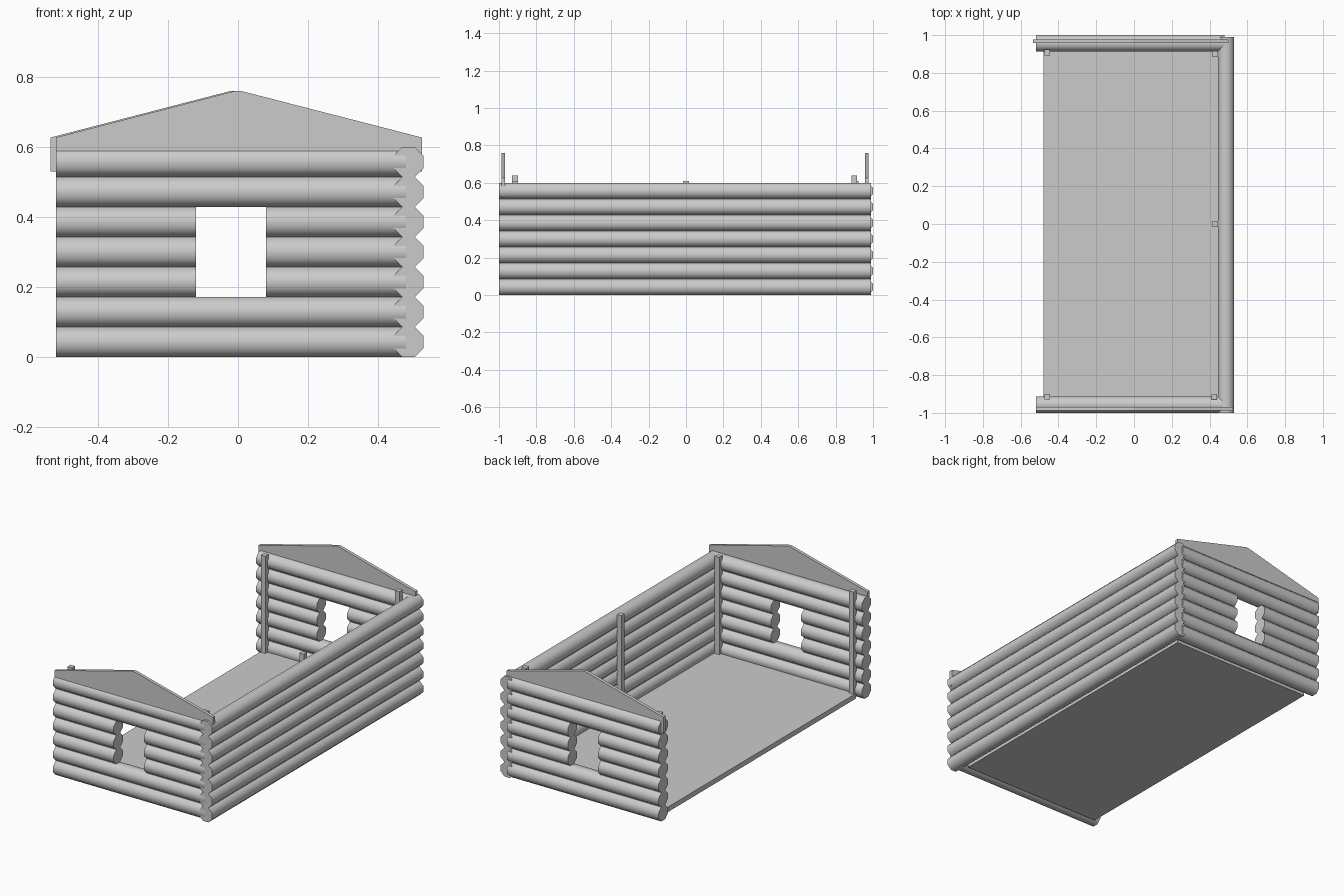
import bpy, bmesh, math
from mathutils import Matrix, Vector

cube = bpy.data.objects.get("Cube")
if cube:
    bpy.data.objects.remove(cube, do_unlink=True)

grey = bpy.data.materials.new("plain grey")
grey.use_nodes = True
colour = (0.6, 0.6, 0.6, 1)
grey.diffuse_color = colour
grey.node_tree.nodes["Principled BSDF"].inputs["Base Color"].default_value = colour

LOGS = 7
PITCH = 0.6 / LOGS
HALF = PITCH / 2
RADIUS = HALF / math.cos(math.pi / 8)


def finish(name, bm, smooth=False):
    bmesh.ops.recalc_face_normals(bm, faces=bm.faces)
    mesh = bpy.data.meshes.new(name)
    bm.to_mesh(mesh)
    bm.free()
    mesh.materials.append(grey)
    obj = bpy.data.objects.new(name, mesh)
    bpy.context.collection.objects.link(obj)
    if smooth:
        bpy.ops.object.select_all(action="DESELECT")
        obj.select_set(True)
        bpy.context.view_layer.objects.active = obj
        bpy.ops.object.shade_smooth_by_angle(angle=math.radians(60))
    return obj


def box(name, low, high):
    low, high = Vector(low), Vector(high)
    bm = bmesh.new()
    bmesh.ops.create_cube(bm, size=1, matrix=Matrix.Translation((low + high) / 2)
                          @ Matrix.Diagonal((*(high - low), 1)))
    return finish(name, bm)


def add_log(bm, start, end, row, axis, offset):
    # Eight-sided log with a flat top, lying along x or y
    middle, z = (start + end) / 2, (row + 0.5) * PITCH
    if axis == "X":
        place = Matrix.Translation((middle, offset, z)) @ Matrix.Rotation(math.pi / 2, 4, "Y")
    else:
        place = Matrix.Translation((offset, middle, z)) @ Matrix.Rotation(math.pi / 2, 4, "X")
    bmesh.ops.create_cone(bm, cap_ends=True, segments=8, radius1=RADIUS, radius2=RADIUS,
                          depth=end - start,
                          matrix=place @ Matrix.Rotation(math.pi / 8, 4, "Z"))


# End walls, with a window opening three logs high
for name, y in (("front_wall", -1 + HALF), ("back_wall", 1 - HALF)):
    bm = bmesh.new()
    for row in range(LOGS):
        spans = [(-0.52, -0.12), (0.08, 0.48)] if row in (2, 3, 4) else [(-0.52, 0.48)]
        for start, end in spans:
            add_log(bm, start, end, row, "X", y)
    finish(name, bm, smooth=True)

# Long side wall
bm = bmesh.new()
for row in range(LOGS):
    add_log(bm, -1, 0.99, row, "Y", 0.53 - HALF)
finish("side_wall", bm, smooth=True)


# Gable boards
def gable(name, left, right, peak, y0, y1):
    outline = [(left, 0.53), (right, 0.53), (right, 0.627), (peak + 0.008, 0.76),
               (peak - 0.008, 0.76), (left, 0.627)]
    bm = bmesh.new()
    face = bm.faces.new([bm.verts.new((x, y0, z)) for x, z in outline])
    out = bmesh.ops.extrude_face_region(bm, geom=[face])
    moved = [v for v in out["geom"] if isinstance(v, bmesh.types.BMVert)]
    bmesh.ops.translate(bm, verts=moved, vec=(0, y1 - y0, 0))
    finish(name, bm)


gable("front_gable", -0.52, 0.525, 0.0, -0.987, -0.968)
gable("back_gable", -0.535, 0.5, -0.012, 0.957, 0.977)

# Floor
box("floor", (-0.48, -0.917, 0.0), (0.45, 0.917, 0.03))

# Posts inside the walls
posts = {
    "front_open_post": (-0.46, -0.914, 0.64),
    "back_open_post": (-0.46, 0.908, 0.61),
    "front_corner_post": (0.425, -0.914, 0.61),
    "back_corner_post": (0.43, 0.9, 0.64),
    "middle_post": (0.43, 0.0, 0.61),
}
for name, (x, y, top) in posts.items():
    box(name, (x - 0.015, y - 0.015, 0.02), (x + 0.015, y + 0.015, top))
